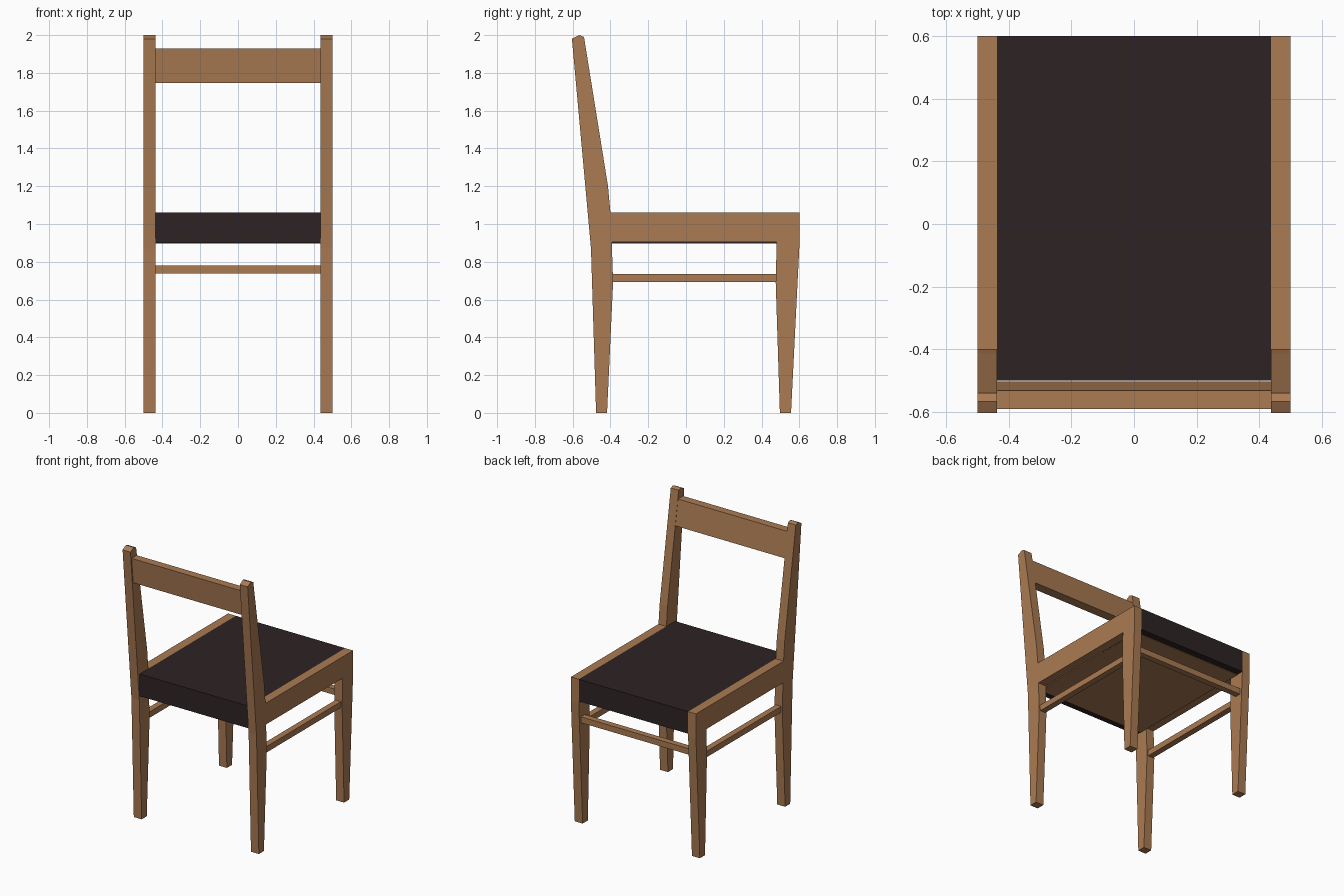
import bpy
import bmesh

if "Cube" in bpy.data.objects:
    bpy.data.objects.remove(bpy.data.objects["Cube"])


def material(name, rgb):
    m = bpy.data.materials.new(name)
    m.diffuse_color = (*rgb, 1.0)
    m.use_nodes = True
    m.node_tree.nodes["Principled BSDF"].inputs["Base Color"].default_value = m.diffuse_color
    return m


WOOD = material("warm wood", (0.40, 0.196, 0.085))
FABRIC = material("dark upholstery", (0.027, 0.017, 0.017))


def extrude_profile(name, profile, x0, x1, mat, mirrored=False):
    """Extrude a (y, z) outline along x, optionally mirrored to the other side."""
    bm = bmesh.new()
    face = bm.faces.new([bm.verts.new((x0, y, z)) for y, z in profile])
    out = bmesh.ops.extrude_face_region(bm, geom=[face])
    moved = [v for v in out["geom"] if isinstance(v, bmesh.types.BMVert)]
    bmesh.ops.translate(bm, verts=moved, vec=(x1 - x0, 0, 0))
    bmesh.ops.recalc_face_normals(bm, faces=bm.faces)
    mesh = bpy.data.meshes.new(name)
    bm.to_mesh(mesh)
    bm.free()
    mesh.materials.append(mat)
    obj = bpy.data.objects.new(name, mesh)
    bpy.context.collection.objects.link(obj)
    if mirrored:
        obj.modifiers.new("Mirror", "MIRROR")
    return obj


def rect(y0, y1, z0, z1):
    return [(y0, z0), (y1, z0), (y1, z1), (y0, z1)]


# Side frames: raked back post, seat rail and tapered leg in one outline
side_profile = [
    (-0.476, 0), (-0.418, 0), (-0.386, 0.69), (-0.393, 0.905),
    (0.48, 0.905), (0.475, 0.69), (0.497, 0), (0.556, 0),
    (0.60, 0.88), (0.60, 1.06), (-0.40, 1.06), (-0.413, 1.20),
    (-0.54, 1.99), (-0.566, 2.0), (-0.604, 1.98), (-0.503, 0.87),
]
extrude_profile("side_frame", side_profile, 0.437, 0.50, WOOD, True)

# Side stretchers between the legs
extrude_profile("side_stretcher", rect(-0.40, 0.49, 0.692, 0.735),
                0.446, 0.490, WOOD, True)

# Cross stretcher between the legs opposite the backrest
extrude_profile("cross_stretcher", rect(0.533, 0.577, 0.737, 0.78),
                -0.44, 0.44, WOOD)

# Backrest board, tilted with the posts
extrude_profile("backrest",
                [(-0.503, 1.747), (-0.532, 1.93), (-0.590, 1.93), (-0.573, 1.747)],
                -0.44, 0.44, WOOD)

# Upholstered seat, flush with the rails
extrude_profile("seat", rect(-0.50, 0.60, 0.90, 1.06), -0.437, 0.437, FABRIC)

# Wooden board under the seat
extrude_profile("seat_underside", rect(-0.45, 0.55, 0.897, 0.904),
                -0.437, 0.437, WOOD)
